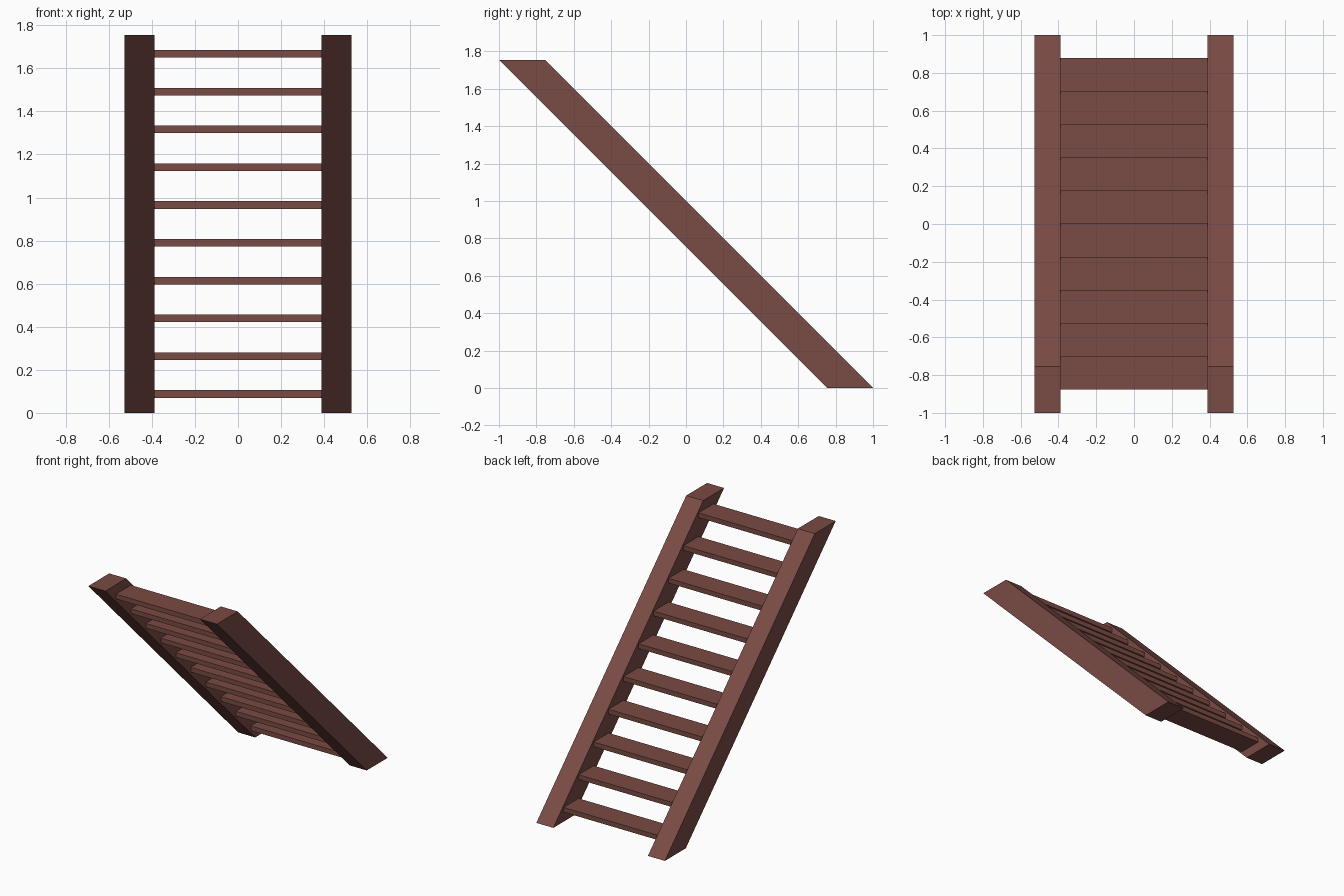
import bpy, bmesh

if "Cube" in bpy.data.objects:
    bpy.data.objects.remove(bpy.data.objects["Cube"])

brown = bpy.data.materials.new("brown_wood")
brown.diffuse_color = (0.195, 0.07, 0.058, 1)
brown.use_nodes = True
brown.node_tree.nodes["Principled BSDF"].inputs["Base Color"].default_value = brown.diffuse_color

def extrude_profile(name, profile, x0, x1):
    """Extrude a (y, z) outline between two x positions."""
    bm = bmesh.new()
    face = bm.faces.new([bm.verts.new((x0, y, z)) for y, z in profile])
    ext = bmesh.ops.extrude_face_region(bm, geom=[face])
    verts = [v for v in ext["geom"] if isinstance(v, bmesh.types.BMVert)]
    bmesh.ops.translate(bm, verts=verts, vec=(x1 - x0, 0, 0))
    bmesh.ops.recalc_face_normals(bm, faces=bm.faces)
    mesh = bpy.data.meshes.new(name)
    bm.to_mesh(mesh)
    bm.free()
    mesh.materials.append(brown)
    obj = bpy.data.objects.new(name, mesh)
    bpy.context.collection.objects.link(obj)

HEIGHT, INNER, OUTER = 1.755, 0.388, 0.527
STEPS, THICK = 10, 0.035
rise = HEIGHT / STEPS

# Slanted side stringers, cut level at floor and top
slope = [(0.755, 0), (1, 0), (-0.755, HEIGHT), (-1, HEIGHT)]
extrude_profile("left_stringer", slope, -OUTER, -INNER)
extrude_profile("right_stringer", slope, INNER, OUTER)

# Flat treads, climbing toward the front
for i in range(STEPS):
    z = rise * (i + 0.5)
    back = 0.879 - rise * i
    front = back - rise
    lo, hi = z - THICK / 2, z + THICK / 2
    extrude_profile(f"tread_{i + 1}",
                    [(front, lo), (back, lo), (back, hi), (front, hi)],
                    -INNER, INNER)
